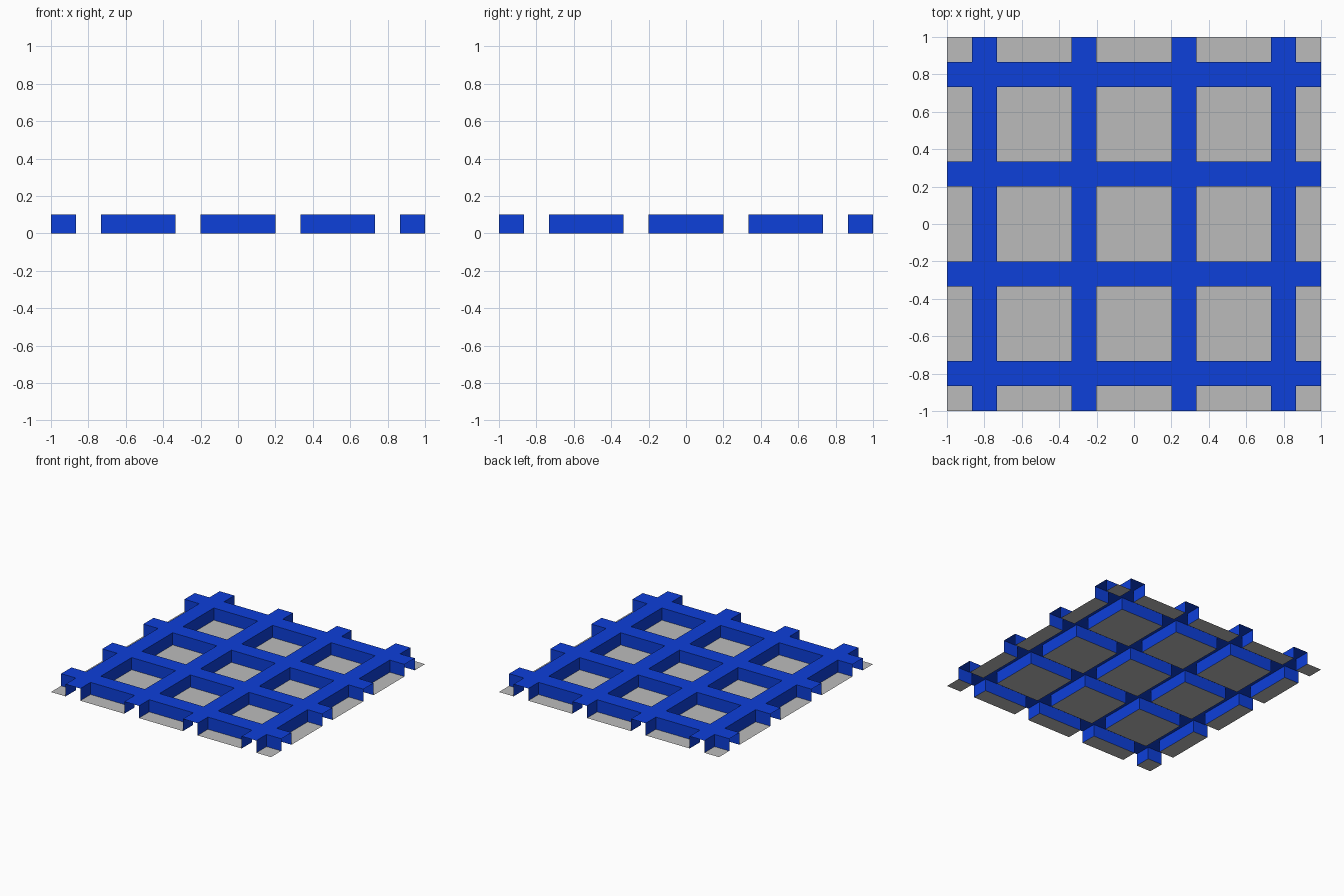
import bpy, bmesh

if "Cube" in bpy.data.objects:
    bpy.data.objects.remove(bpy.data.objects["Cube"], do_unlink=True)

HEIGHT = 0.1
RIB = 2 / 15          # rib width
PITCH = 8 / 15        # rib spacing

# Break lines along one axis: panel, rib, panel, rib ... panel
lines = [-1.0]
for i in range(4):
    centre = (i - 1.5) * PITCH
    lines += [centre - RIB / 2, centre + RIB / 2]
lines.append(1.0)
LAST = len(lines) - 2


def material(name, colour):
    mat = bpy.data.materials.new(name)
    mat.use_nodes = True
    mat.diffuse_color = colour
    mat.node_tree.nodes["Principled BSDF"].inputs["Base Color"].default_value = colour
    return mat


def add_object(name, bm, mat):
    bmesh.ops.remove_doubles(bm, verts=bm.verts, dist=0.0001)
    mesh = bpy.data.meshes.new(name)
    bm.to_mesh(mesh)
    bm.free()
    mesh.materials.append(mat)
    obj = bpy.data.objects.new(name, mesh)
    bpy.context.collection.objects.link(obj)
    return obj


def quad(bm, *points):
    bm.faces.new([bm.verts.new(p) for p in points])


def wall(bm, a, b):
    """Upright face between two plan points."""
    quad(bm, (*a, 0), (*b, 0), (*b, HEIGHT), (*a, HEIGHT))


ribs, panels = bmesh.new(), bmesh.new()
for i in range(LAST + 1):
    for j in range(LAST + 1):
        x0, x1, y0, y1 = lines[i], lines[i + 1], lines[j], lines[j + 1]
        is_panel = i % 2 == 0 and j % 2 == 0
        z = 0 if is_panel else HEIGHT
        quad(panels if is_panel else ribs,
             (x0, y0, z), (x1, y0, z), (x1, y1, z), (x0, y1, z))
        if not is_panel:
            continue
        # Rib sides face into the panel; the outer border stays open
        if i > 0:
            wall(ribs, (x0, y0), (x0, y1))
        if i < LAST:
            wall(ribs, (x1, y1), (x1, y0))
        if j > 0:
            wall(ribs, (x1, y0), (x0, y0))
        if j < LAST:
            wall(ribs, (x0, y1), (x1, y1))

add_object("rib_lattice", ribs, material("blue", (0.004, 0.05, 0.70, 1)))
add_object("floor_panels", panels, material("light_grey", (0.5, 0.5, 0.5, 1)))
